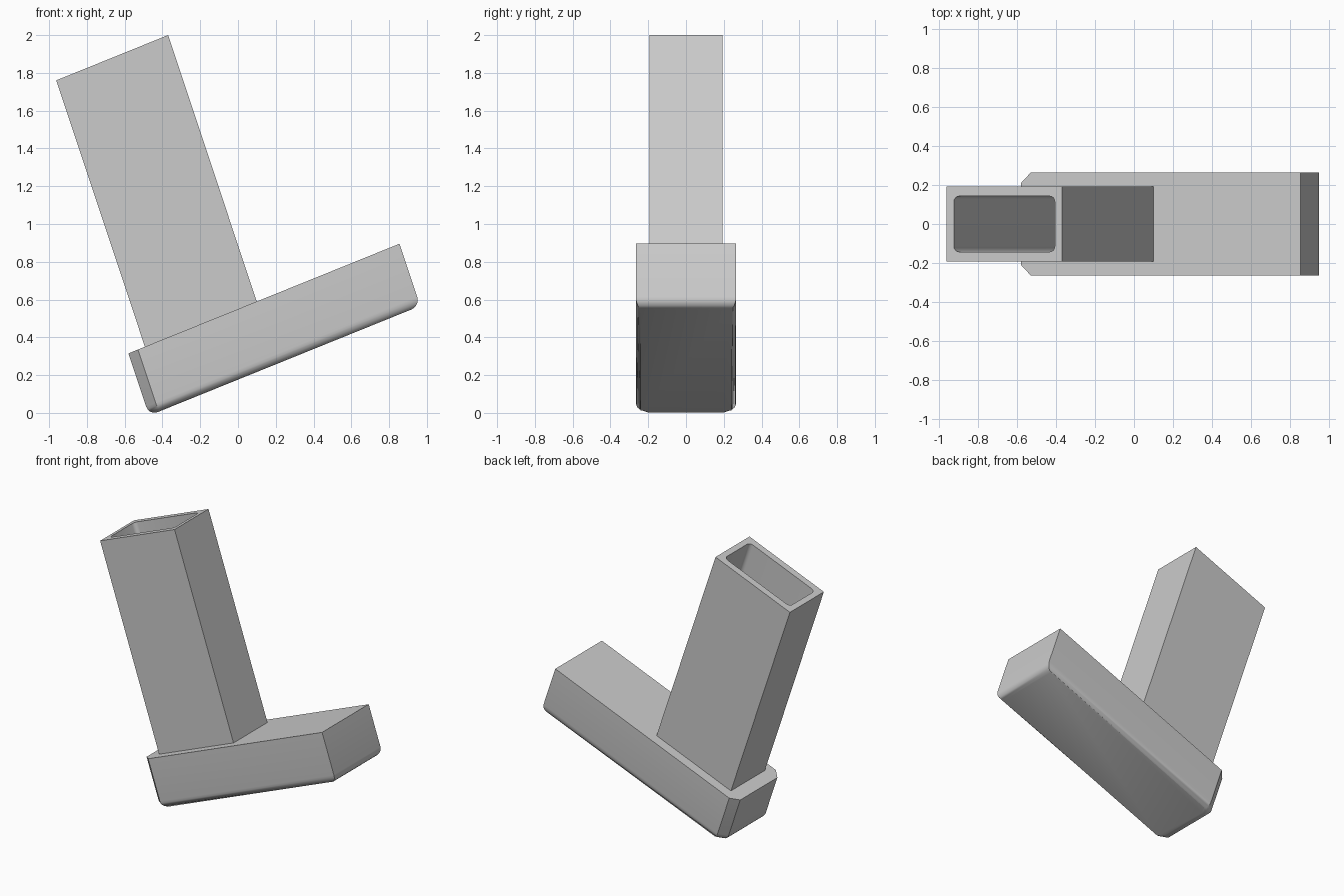
import bpy, bmesh
from mathutils import Matrix, Vector

if "Cube" in bpy.data.objects:
    bpy.data.objects.remove(bpy.data.objects["Cube"])

# Slanted frame: a runs along the base, b runs up the tube
U = Vector((0.927, 0, 0.375))
V = Vector((-0.316, 0, 0.949))
O = Vector((-0.58, 0, 0.315))
FRAME = Matrix(((U.x, 0, V.x, O.x), (0, 1, 0, 0), (U.z, 0, V.z, O.z), (0, 0, 0, 1)))


def box(a0, a1, half_y, b0, b1):
    bm = bmesh.new()
    bmesh.ops.create_cube(bm, size=1)
    for v in bm.verts:
        v.co = (a0 if v.co.x < 0 else a1, 2 * half_y * v.co.y, b0 if v.co.z < 0 else b1)
    return bm


def bevel(bm, test, size, segments):
    edges = [e for e in bm.edges if test(*[v.co for v in e.verts])]
    bmesh.ops.bevel(bm, geom=edges, offset=size, segments=segments,
                    profile=0.5, affect='EDGES')


def finish(bm, name):
    bm.transform(FRAME)
    bmesh.ops.recalc_face_normals(bm, faces=bm.faces)
    me = bpy.data.meshes.new(name)
    bm.to_mesh(me)
    bm.free()
    ob = bpy.data.objects.new(name, me)
    bpy.context.collection.objects.link(ob)
    return ob


def vertical(p, q):
    return abs(p.z - q.z) > 0.1


# Base block: clipped left corners, rounded underside
B0 = -0.347
bm = box(0, 1.548, 0.265, B0, 0)
bevel(bm, lambda p, q: vertical(p, q) and p.x < 0.01, 0.054, 1)
bevel(bm, lambda p, q: max(p.z, q.z) < B0 + 0.001, 0.05, 5)
for v in bm.verts:  # tighter rounding along the long sides
    if v.co.x > 0.07 and abs(v.co.y) > 0.2:
        s = 1 if v.co.y > 0 else -1
        v.co.y = s * (0.265 - 0.5 * (0.265 - abs(v.co.y)))
base = finish(bm, "base")

# Upright rectangular tube
A0, A1, TOP = 0.094, 0.733, 1.486
tube = finish(box(A0, A1, 0.193, -0.004, TOP), "tube")

# Rounded opening running down through the tube into the base
bm = box(A0 + 0.04, A1 - 0.04, 0.143, -0.19, TOP + 0.1)
bevel(bm, vertical, 0.028, 4)
cutter = finish(bm, "opening_cutter")
cutter.hide_render = True
cutter.hide_set(True)

for ob in (base, tube):
    mod = ob.modifiers.new("opening", 'BOOLEAN')
    mod.operation = 'DIFFERENCE'
    mod.solver = 'EXACT'
    mod.object = cutter
    bpy.ops.object.select_all(action='DESELECT')
    ob.select_set(True)
    bpy.context.view_layer.objects.active = ob
    bpy.ops.object.modifier_apply(modifier=mod.name)
    bpy.ops.object.shade_smooth_by_angle(angle=0.6)

bpy.data.objects.remove(cutter, do_unlink=True)
